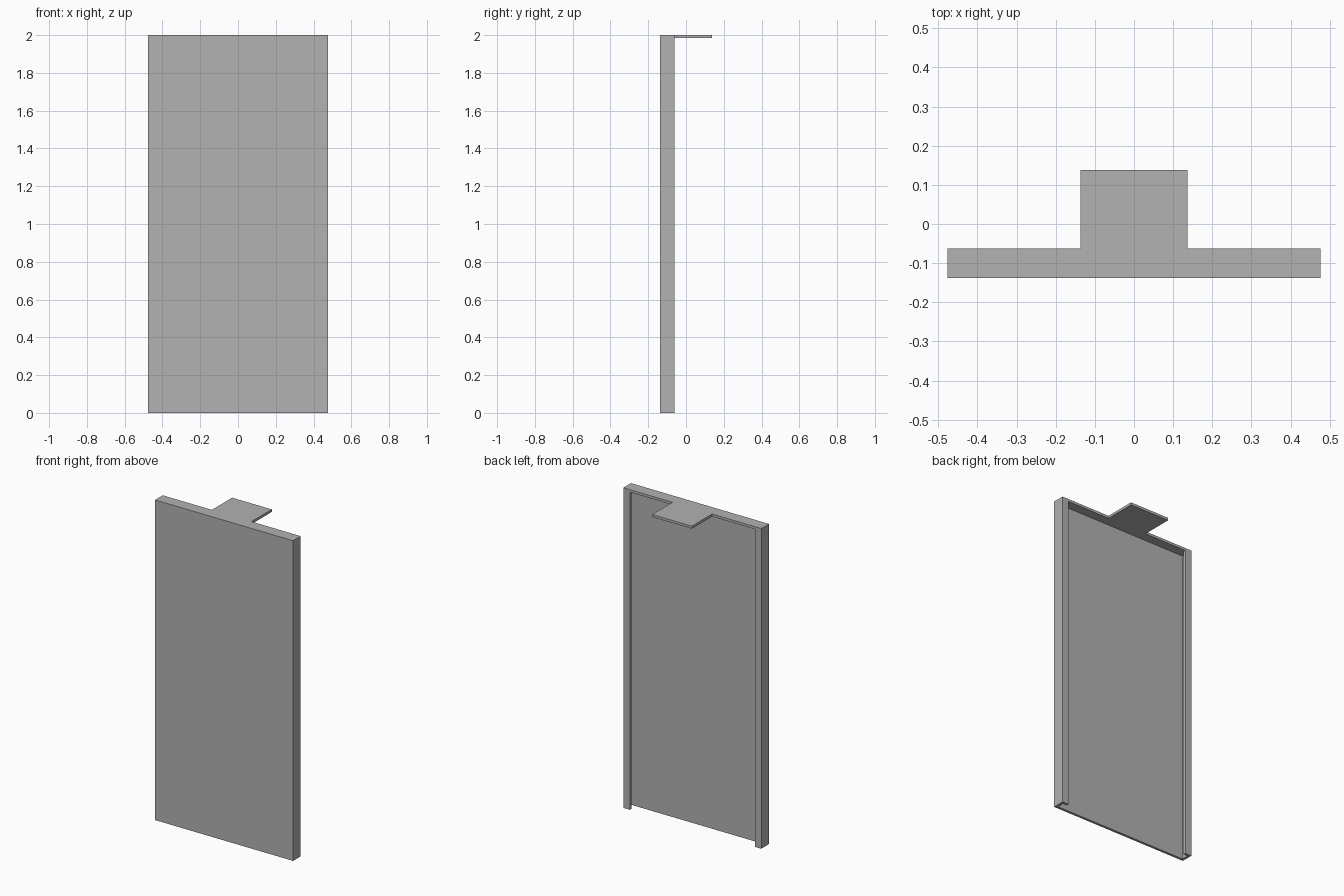
import bpy
import bmesh

cube = bpy.data.objects.get("Cube")
if cube:
    bpy.data.objects.remove(cube, do_unlink=True)

# Overall sizes of the folded sheet panel
HALF_W = 0.477      # half width of the panel
FRONT = -0.1375     # front face
BACK = -0.062       # back of the side flanges
TAB_END = 0.1375    # free end of the top tab
TAB_HALF = 0.137    # half width of the top tab
LIP = 0.045         # width of the returned lips
SHEET = 0.016       # sheet thickness
HEIGHT = 2.0

grey = bpy.data.materials.new("panel grey")
grey.use_nodes = True
colour = (0.445, 0.445, 0.445, 1.0)
grey.diffuse_color = colour
grey.node_tree.nodes["Principled BSDF"].inputs["Base Color"].default_value = colour


def extrude_half_outline(name, half, bottom, top):
    """Mirror a half outline across x = 0 and extrude it upwards."""
    outline = half + [(-x, y) for x, y in reversed(half)]
    bm = bmesh.new()
    face = bm.faces.new([bm.verts.new((x, y, bottom)) for x, y in outline])
    result = bmesh.ops.extrude_face_region(bm, geom=[face])
    verts = [v for v in result["geom"] if isinstance(v, bmesh.types.BMVert)]
    bmesh.ops.translate(bm, verts=verts, vec=(0, 0, top - bottom))
    bmesh.ops.recalc_face_normals(bm, faces=bm.faces)
    mesh = bpy.data.meshes.new(name)
    bm.to_mesh(mesh)
    bm.free()
    mesh.materials.append(grey)
    obj = bpy.data.objects.new(name, mesh)
    bpy.context.collection.objects.link(obj)
    return obj


# Front sheet with side flanges and inward lips, open at the bottom
inner = HALF_W - SHEET
extrude_half_outline("folded_panel", [
    (HALF_W, FRONT),
    (HALF_W, BACK),
    (HALF_W - LIP, BACK),
    (HALF_W - LIP, BACK - SHEET),
    (inner, BACK - SHEET),
    (inner, FRONT + SHEET),
], 0.0, HEIGHT - SHEET)

# Top flange with the central tab reaching backwards
extrude_half_outline("top_flange_with_tab", [
    (HALF_W, FRONT),
    (HALF_W, BACK),
    (TAB_HALF, BACK),
    (TAB_HALF, TAB_END),
], HEIGHT - SHEET, HEIGHT)
